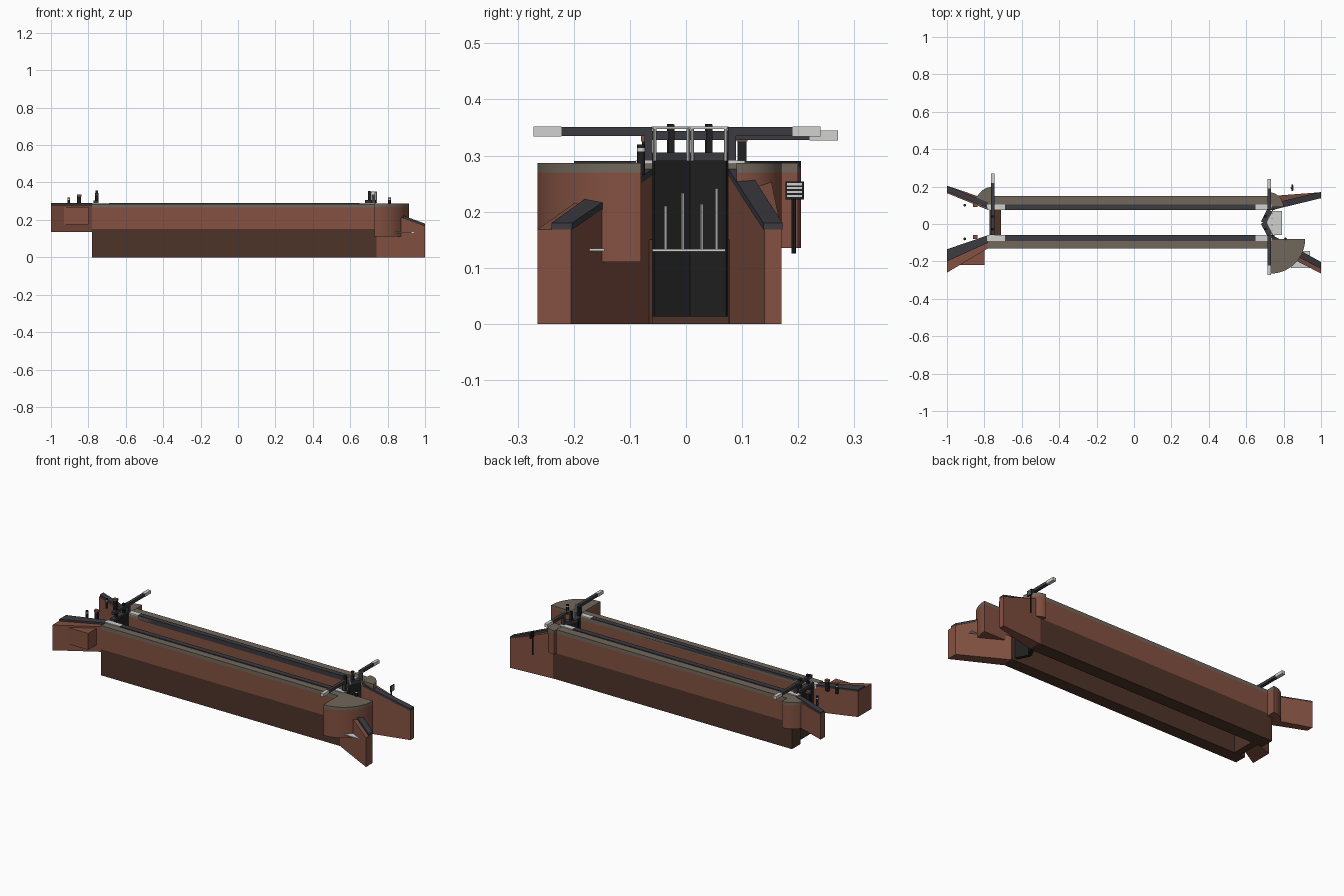
import bpy, bmesh, math
from mathutils import Vector

cube = bpy.data.objects.get("Cube")
if cube:
    bpy.data.objects.remove(cube, do_unlink=True)


def material(name, rgb):
    m = bpy.data.materials.new(name)
    m.use_nodes = True
    lin = [(c / 255) ** 2.2 for c in rgb] + [1]
    m.diffuse_color = lin
    m.node_tree.nodes["Principled BSDF"].inputs["Base Color"].default_value = lin
    return m


BRICK = material("brick", (130, 82, 67))
DARK_BRICK = material("wet brick", (79, 55, 45))
STONE = material("grey stone", (112, 103, 92))
SLATE = material("slate edging", (61, 61, 67))
BLACK = material("black timber", (37, 37, 38))
WHITE = material("white paint", (208, 208, 205))


def finish(name, bm, mat, smooth=False):
    bmesh.ops.recalc_face_normals(bm, faces=bm.faces)
    me = bpy.data.meshes.new(name)
    bm.to_mesh(me)
    bm.free()
    me.materials.append(mat)
    ob = bpy.data.objects.new(name, me)
    bpy.context.collection.objects.link(ob)
    if smooth:
        bpy.ops.object.select_all(action='DESELECT')
        ob.select_set(True)
        bpy.context.view_layer.objects.active = ob
        bpy.ops.object.shade_smooth_by_angle(angle=math.radians(35))
    return ob


def prism(name, plan, low, high, mat, smooth=False):
    """Plan outline raised between two heights; each height may be a function of x."""
    at = lambda h, x: h(x) if callable(h) else h
    bm = bmesh.new()
    bot = [bm.verts.new((x, y, at(low, x))) for x, y in plan]
    top = [bm.verts.new((x, y, at(high, x))) for x, y in plan]
    bm.faces.new(bot)
    bm.faces.new(top)
    for i in range(len(plan)):
        j = (i + 1) % len(plan)
        bm.faces.new((bot[i], bot[j], top[j], top[i]))
    return finish(name, bm, mat, smooth)


def box(name, x0, x1, y0, y1, z0, z1, mat):
    return prism(name, [(x0, y0), (x1, y0), (x1, y1), (x0, y1)], z0, z1, mat)


def post(name, x, y, z0, z1, r, mat, n=12):
    ring = [(x + r * math.cos(math.tau * i / n), y + r * math.sin(math.tau * i / n)) for i in range(n)]
    return prism(name, ring, z0, z1, mat, True)


def bar(name, a, b, width, z0, z1, mat):
    """Straight bar in plan from a to b."""
    a, b = Vector(a), Vector(b)
    n = (b - a).normalized().orthogonal() * width / 2
    return prism(name, [tuple(p) for p in (a + n, b + n, b - n, a - n)], z0, z1, mat)


def strip(x0, x1, inner, outer):
    """Four-sided plan: inner and outer y at both ends."""
    return [(x0, inner[0]), (x1, inner[1]), (x1, outer[1]), (x0, outer[0])]


def quadrant(name, cx, cy, r, start, low):
    arc = [(cx + r * math.cos(start + math.pi / 2 * i / 20),
            cy + r * math.sin(start + math.pi / 2 * i / 20)) for i in range(21)]
    prism(name, [(cx, cy)] + arc, low, 0.27, BRICK, True)
    prism(name + "_paving", [(cx, cy)] + arc, 0.27, 0.287, STONE, True)


# Chamber walls with paving, edging and pale end stones
MID = 0.0075
for side, inner, outer in (("front", -0.06, -0.13), ("back", 0.075, 0.15)):
    s = 1 if inner > 0 else -1
    lo, hi = sorted((inner, outer))
    box(side + "_wall_lower", -0.78, 0.75, lo, hi, 0, 0.15, DARK_BRICK)
    box(side + "_wall_upper", -0.78, 0.74, lo, hi, 0.15, 0.265, BRICK)
    box(side + "_wall_paving", -0.78, 0.74, lo, hi, 0.265, 0.286, STONE)
    e0, e1 = sorted((inner, inner + s * 0.03))
    box(side + "_edging", -0.69, 0.65, e0, e1, 0.265, 0.291, SLATE)
    for x0, x1 in ((-0.785, -0.69), (0.65, 0.735)):
        box(side + "_end_stone", x0, x1, e0, e1, 0.27, 0.291, WHITE)

# Upper sill
box("upper_sill", -0.75, -0.71, -0.06, 0.075, 0, 0.14, DARK_BRICK)

# Tail wing walls with sloping caps
slope = lambda x: 0.18 + (1 - x) * 0.37
under = lambda x: slope(x) - 0.012
prism("front_tail_wing", strip(0.74, 1, (-0.06, -0.205), (-0.13, -0.265)), 0, under, BRICK)
prism("front_tail_cap", strip(0.74, 1, (-0.06, -0.203), (-0.105, -0.24)), under, slope, SLATE)
prism("back_tail_wing", strip(0.74, 1, (0.075, 0.14), (0.15, 0.17)), 0, under, BRICK)
prism("back_tail_cap", strip(0.74, 1, (0.075, 0.138), (0.11, 0.172)), under, slope, SLATE)

# Head wing walls with level caps and a buttress
prism("front_head_wing", strip(-0.78, -1, (-0.06, -0.135), (-0.13, -0.26)), 0.135, 0.28, BRICK)
prism("front_head_cap", strip(-0.78, -1, (-0.06, -0.135), (-0.1, -0.2)), 0.28, 0.29, SLATE)
prism("back_head_wing", strip(-0.78, -1, (0.075, 0.165), (0.13, 0.205)), 0.135, 0.28, BRICK)
prism("back_head_cap", strip(-0.78, -1, (0.085, 0.172), (0.115, 0.205)), 0.28, 0.29, SLATE)
box("front_head_buttress", -0.93, -0.8, -0.22, -0.12, 0.175, 0.27, BRICK)

# Rounded platforms for pushing the beams
quadrant("front_tail_platform", 0.73, -0.08, 0.185, -math.pi / 2, 0.11)
quadrant("back_tail_platform", 0.72, 0.09, 0.08, 0, 0.15)
quadrant("back_head_platform", -0.75, 0.1, 0.1, math.pi / 2, 0.135)

# Tail gates: two leaves meeting in a shallow V, with rails, gear and beams
apex = (0.69, MID)
for side, hinge_y, tip in (("front", -0.06, -0.272), ("back", 0.075, 0.24)):
    s = 1 if hinge_y > 0 else -1
    hinge = (0.725, hinge_y)
    bar(side + "_tail_gate", hinge, apex, 0.018, 0.013, 0.29, BLACK)
    bar(side + "_gate_walkway", hinge, apex, 0.026, 0.29, 0.305, SLATE)
    bar(side + "_hand_rail", (0.742, hinge_y), (0.707, MID), 0.005, 0.347, 0.352, WHITE)
    for f in (0.06, 0.95):
        post(side + "_rail_post", 0.742 - 0.035 * f, hinge_y + (MID - hinge_y) * f,
             0.29, 0.35, 0.003, WHITE, 8)
    gear_y = MID + s * 0.034
    box(side + "_paddle_gear", 0.694, 0.709, gear_y - 0.006, gear_y + 0.006, 0.3, 0.355, BLACK)
    box(side + "_heel_post", 0.714, 0.734, hinge_y - 0.007 + s * 0.007,
        hinge_y + 0.007 + s * 0.007, 0.28, 0.35, SLATE)
    mid_y = tip - s * 0.05
    bar(side + "_balance_beam", (0.724, hinge_y), (0.724, mid_y), 0.018, 0.335, 0.351, SLATE)
    bar(side + "_beam_end", (0.724, mid_y), (0.724, tip), 0.019, 0.334, 0.352, WHITE)

# Head gate: a single leaf with one long beam
box("head_gate", -0.77, -0.75, -0.06, 0.075, 0.13, 0.29, BLACK)
box("head_gate_walkway", -0.772, -0.745, -0.06, 0.075, 0.29, 0.303, SLATE)
box("head_heel_post", -0.765, -0.745, 0.068, 0.085, 0.28, 0.345, SLATE)
box("head_balance_beam", -0.764, -0.746, -0.06, 0.22, 0.328, 0.344, SLATE)
box("head_beam_end", -0.765, -0.745, 0.22, 0.271, 0.327, 0.345, WHITE)
for y in (-0.028, 0.04):
    box("head_paddle_gear", -0.762, -0.748, y - 0.006, y + 0.006, 0.3, 0.356, BLACK)

# Mooring bollards and paddle stands beside the lock
for x, y in ((-0.905, 0.1), (-0.905, -0.08), (0.81, -0.08)):
    z = 0.285
    post("bollard", x, y, z - 0.02, z + 0.035, 0.007, BLACK)
    post("bollard_band", x, y, z + 0.022, z + 0.028, 0.0075, WHITE)
for y in (0.1, -0.07):
    box("paddle_stand", -0.86, -0.84, y - 0.008, y + 0.008, 0.27, 0.325, BLACK)
    box("paddle_stand_top", -0.862, -0.838, y - 0.01, y + 0.01, 0.325, 0.335, BRICK)

# Leaks and foam below the tail gate, with a side outfall
box("gate_foam", 0.715, 0.79, -0.06, 0.07, 0.129, 0.133, WHITE)
for y, top in ((-0.036, 0.21), (-0.006, 0.233), (0.028, 0.214), (0.055, 0.241)):
    post("gate_leak", 0.738, y, 0.13, top, 0.003, WHITE, 8)
box("outfall_foam", 0.84, 0.94, -0.235, -0.145, 0.13, 0.134, WHITE)
post("outfall_pipe", 0.87, -0.15, 0.13, 0.17, 0.004, SLATE, 8)

# Notice board on a post
post("notice_post", 0.84, 0.192, 0.125, 0.25, 0.004, BLACK, 8)
box("notice_board", 0.843, 0.85, 0.177, 0.21, 0.222, 0.254, BLACK)
for i in range(4):
    z = 0.226 + 0.007 * i
    box("notice_stripe", 0.849, 0.852, 0.18, 0.207, z, z + 0.004, WHITE)
